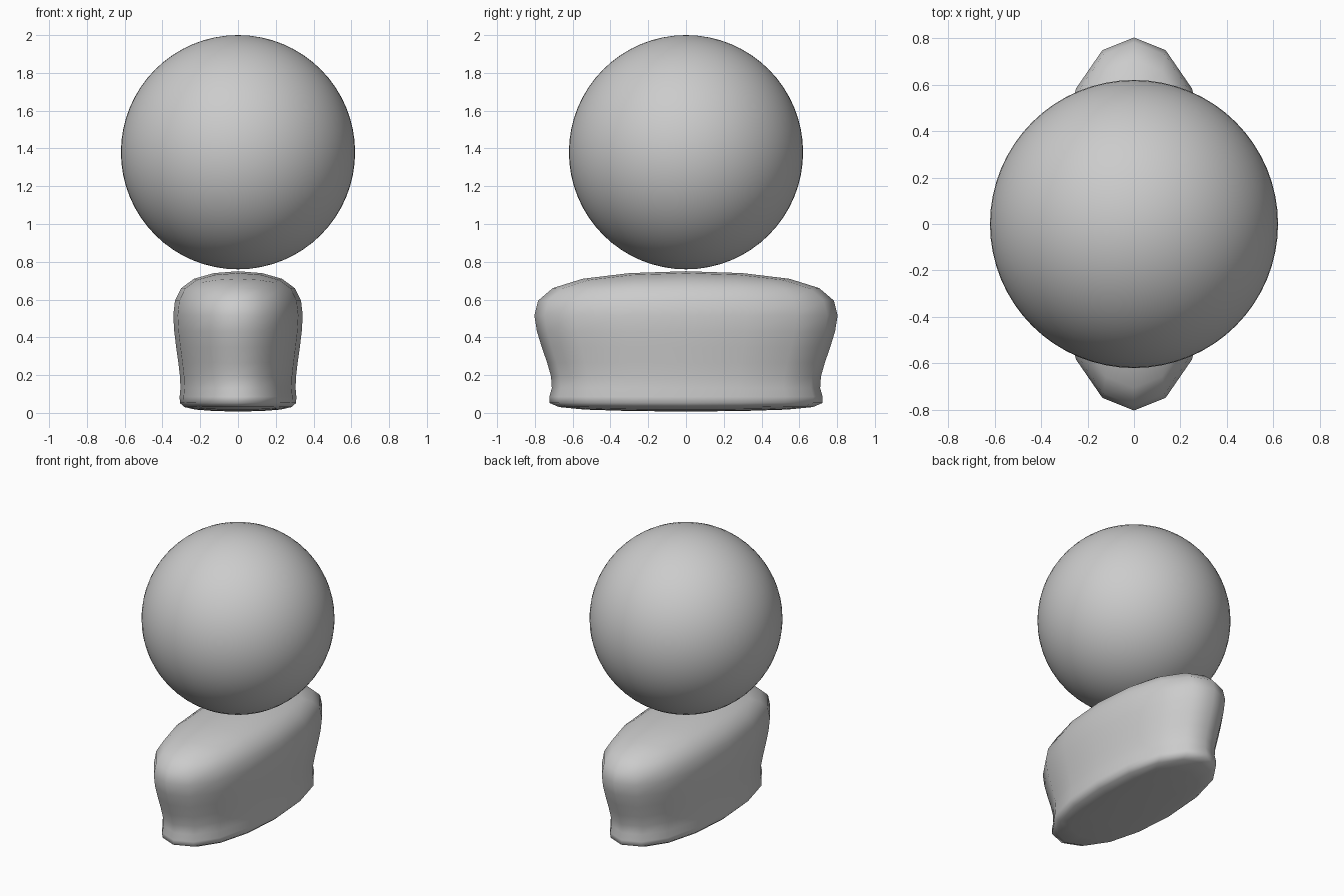
import bpy, bmesh

if "Cube" in bpy.data.objects:
    bpy.data.objects.remove(bpy.data.objects["Cube"])

# Ball resting on the pedestal
bpy.ops.mesh.primitive_uv_sphere_add(segments=64, ring_count=32, radius=0.62, location=(0, 0, 1.38))
ball = bpy.context.object
ball.name = "ball"
bpy.ops.object.shade_smooth()

# Pedestal cage: rectangular rings (half width x, half depth y, height z), bottom to top
rings = [(0.398, 0.95, 0.0), (0.304, 0.702, 0.09), (0.381, 0.891, 0.43), (0.382, 0.90, 0.778)]
bm = bmesh.new()
loops = [[bm.verts.new((sx * a, sy * b, z)) for sx, sy in ((-1, -1), (1, -1), (1, 1), (-1, 1))]
         for a, b, z in rings]
bm.faces.new(loops[0][::-1])
bm.faces.new(loops[-1])
for low, high in zip(loops, loops[1:]):
    for i in range(4):
        j = (i + 1) % 4
        bm.faces.new((low[i], low[j], high[j], high[i]))
for f in bm.faces:
    f.smooth = True
mesh = bpy.data.meshes.new("pedestal")
bm.to_mesh(mesh)
bm.free()
pedestal = bpy.data.objects.new("pedestal", mesh)
bpy.context.collection.objects.link(pedestal)

# Subdivision rounds the cage into the soft oval form
sub = pedestal.modifiers.new("rounding", 'SUBSURF')
sub.levels = sub.render_levels = 2
